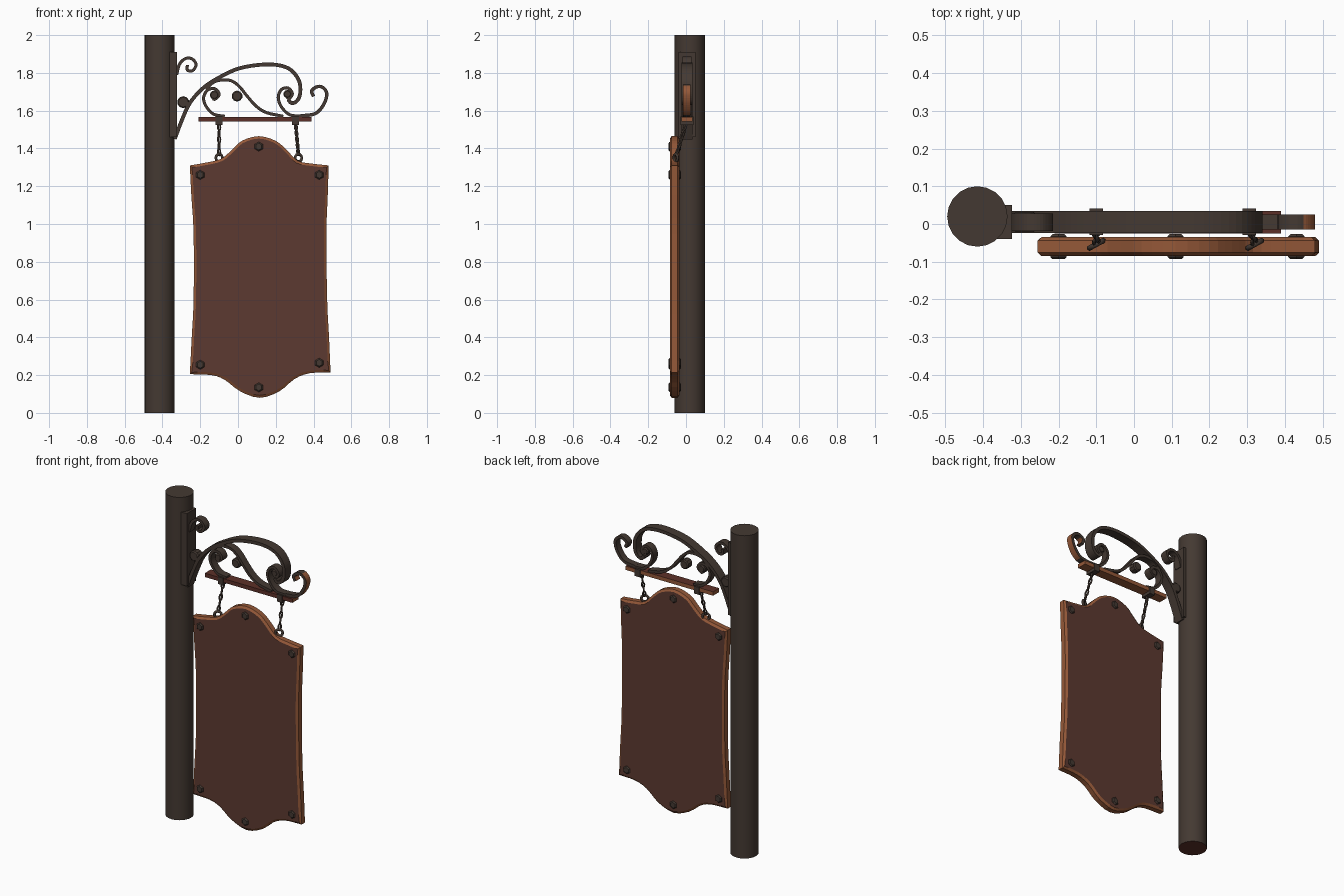
import bpy, bmesh, math
from mathutils import Vector, Matrix

if "Cube" in bpy.data.objects:
    bpy.data.objects.remove(bpy.data.objects["Cube"])


def srgb(r, g, b):
    return tuple((c / 255 / 12.92) if c < 10 else ((c / 255 + 0.055) / 1.055) ** 2.4 for c in (r, g, b)) + (1,)


def material(name, *rgb):
    m = bpy.data.materials.new(name)
    m.diffuse_color = srgb(*rgb)
    m.use_nodes = True
    m.node_tree.nodes["Principled BSDF"].inputs["Base Color"].default_value = m.diffuse_color
    return m


IRON = material("dark iron", 68, 57, 50)
WOOD = material("dark red wood", 92, 58, 49)
EDGE = material("worn wood edge", 148, 88, 56)
RUST = material("rust", 92, 48, 40)
YC = 0.005  # mid plane of the ironwork
BY = -0.06  # mid plane of the board


def finish(name, bm, mats, rule=None, smooth=None):
    bmesh.ops.recalc_face_normals(bm, faces=bm.faces)
    bm.normal_update()
    for f in bm.faces:
        if rule:
            f.material_index = rule(f)
        if smooth:
            f.smooth = smooth(f)
    me = bpy.data.meshes.new(name)
    bm.to_mesh(me)
    bm.free()
    for m in mats:
        me.materials.append(m)
    ob = bpy.data.objects.new(name, me)
    bpy.context.collection.objects.link(ob)
    return ob


def spline(pts, n=5):
    """Catmull-Rom curve through 2D points."""
    p = [Vector(q) for q in pts]
    p = [2 * p[0] - p[1]] + p + [2 * p[-1] - p[-2]]
    out = []
    for i in range(1, len(p) - 2):
        a, b, c, d = p[i - 1:i + 3]
        for k in range(n):
            t = k / n
            out.append(0.5 * (2 * b + (c - a) * t + (2 * a - 5 * b + 4 * c - d) * t * t
                              + (3 * b - a - 3 * c + d) * t ** 3))
    out.append(p[-2])
    return out


def ribbon(name, pts, thick, width, mats=(IRON,), rule=None):
    """Flat iron bar swept along a path in the xz plane."""
    path = spline(pts)
    bm = bmesh.new()
    rings = []
    for i, q in enumerate(path):
        t = (path[min(i + 1, len(path) - 1)] - path[max(i - 1, 0)]).normalized()
        n = Vector((-t.y, t.x)) * thick / 2
        ring = [bm.verts.new((q.x + s * n.x, YC + w * width / 2, q.y + s * n.y))
                for s, w in ((1, -1), (1, 1), (-1, 1), (-1, -1))]
        rings.append(ring)
    for a, b in zip(rings, rings[1:]):
        for k in range(4):
            bm.faces.new((a[k], a[(k + 1) % 4], b[(k + 1) % 4], b[k]))
    bm.faces.new(rings[0])
    bm.faces.new(rings[-1])
    return finish(name, bm, mats, rule)


def box(name, lo, hi, mats=(IRON,), rule=None):
    bm = bmesh.new()
    lo, hi = Vector(lo), Vector(hi)
    bmesh.ops.create_cube(bm, size=1, matrix=Matrix.Translation((lo + hi) / 2) @ Matrix.Diagonal((*(hi - lo), 1)))
    return finish(name, bm, mats, rule)


def rod_y(name, x, y, z, r, depth, sides):
    bm = bmesh.new()
    bmesh.ops.create_cone(bm, cap_ends=True, segments=sides, radius1=r, radius2=r, depth=depth,
                          matrix=Matrix.Translation((x, y, z)) @ Matrix.Rotation(math.pi / 2, 4, 'X'))
    bmesh.ops.bevel(bm, geom=[e for e in bm.edges if abs(e.verts[0].co.y - e.verts[1].co.y) < 1e-5],
                    offset=0.006, segments=1, affect='EDGES')
    return finish(name, bm, [IRON])


def link(name, centre, rx, rz, minor, rot=Matrix()):
    """Oval ring lying in the xz plane before rotation."""
    bm = bmesh.new()
    n, m = 12, 6
    g = []
    for i in range(n):
        a = 2 * math.pi * i / n
        g.append([bm.verts.new(Vector(centre) + rot @ Vector((
            math.cos(a) * (rx + minor * math.cos(b)), minor * math.sin(b),
            math.sin(a) * (rz + minor * math.cos(b)))))
            for b in [2 * math.pi * j / m for j in range(m)]])
    for i in range(n):
        for j in range(m):
            bm.faces.new((g[i][j], g[(i + 1) % n][j], g[(i + 1) % n][(j + 1) % m], g[i][(j + 1) % m]))
    return finish(name, bm, [IRON], smooth=lambda f: True)


# Pole with rusty underside
bm = bmesh.new()
bmesh.ops.create_cone(bm, cap_ends=True, segments=20, radius1=0.08, radius2=0.08, depth=2,
                      matrix=Matrix.Translation((-0.415, 0.02, 1)))
finish("pole", bm, [IRON, RUST], lambda f: int(f.normal.z < -0.5), lambda f: abs(f.normal.z) < 0.5)

# Mounting plate on the pole
box("pole_plate", (-0.37, YC - 0.045, 1.46), (-0.323, YC + 0.045, 1.91))

# Scroll ironwork
ribbon("main_arm", [(-0.335, 1.45), (-0.295, 1.555), (-0.255, 1.64), (-0.19, 1.715), (-0.11, 1.77), (0.01, 1.825),
                    (0.16, 1.845), (0.265, 1.825), (0.32, 1.765), (0.33, 1.70), (0.315, 1.655), (0.285, 1.64),
                    (0.265, 1.66)], 0.02, 0.058)
ribbon("right_scroll", [(0.34, 1.572), (0.275, 1.578), (0.23, 1.62), (0.213, 1.67), (0.23, 1.712), (0.265, 1.72),
                        (0.288, 1.69), (0.27, 1.665), (0.25, 1.685)], 0.016, 0.046)
ribbon("left_scroll", [(-0.07, 1.57), (-0.13, 1.582), (-0.17, 1.625), (-0.182, 1.67), (-0.16, 1.71), (-0.12, 1.715),
                       (-0.10, 1.685), (-0.125, 1.66), (-0.14, 1.68)], 0.016, 0.046)
ribbon("wave_scroll", [(-0.17, 1.715), (-0.12, 1.755), (-0.05, 1.762), (0, 1.735), (0.05, 1.675), (0.095, 1.625),
                       (0.15, 1.59), (0.24, 1.57)], 0.016, 0.046)
ribbon("pole_scroll", [(-0.325, 1.79), (-0.31, 1.845), (-0.28, 1.875), (-0.245, 1.875), (-0.222, 1.845),
                       (-0.24, 1.812), (-0.268, 1.815), (-0.268, 1.842)], 0.016, 0.046)
ribbon("end_curl", [(0.33, 1.572), (0.41, 1.585), (0.455, 1.635), (0.47, 1.69), (0.45, 1.722), (0.42, 1.727),
                    (0.39, 1.705), (0.40, 1.675)], 0.018, 0.04, (IRON, EDGE), lambda f: int(f.normal.x > 0.5))
for nm, x, z, r in (("arm_boss", -0.29, 1.645, 0.032), ("centre_boss", -0.005, 1.677, 0.029),
                    ("left_boss", -0.125, 1.683, 0.024), ("right_boss", 0.262, 1.688, 0.022)):
    rod_y(nm, x, YC, z, r, 0.05, 10)

# Hanging beam
box("hanging_beam", (-0.21, YC - 0.03, 1.542), (0.39, YC + 0.03, 1.566), (EDGE, RUST),
    lambda f: int(f.normal.z > 0.5 or f.normal.y < -0.5))

# Hangers: clamp, slanting chain and ring
for side, x0, x1 in (("left", -0.1, -0.1), ("right", 0.305, 0.32)):
    box(side + "_clamp", (x0 - 0.018, YC - 0.034, 1.525), (x0 + 0.018, YC + 0.036, 1.57))
    top, end = Vector((x0, YC - 0.005, 1.53)), Vector((x1, BY + 0.008, 1.365))
    tilt = (top - end).to_track_quat('Z', 'Y').to_matrix().to_4x4()
    count = 5
    for i in range(count):
        c = top.lerp(end, (i + 0.5) / count)
        link(f"{side}_chain_{i}", c, 0.007, 0.019, 0.0055,
             tilt @ Matrix.Rotation(math.pi / 2 * (i % 2) + 0.4, 4, 'Z'))
    link(side + "_ring", (x1, BY + 0.006, 1.35), 0.02, 0.02, 0.008, Matrix.Rotation(0.5, 4, 'Z'))

# Board: shaped outline, chamfered worn rim, dark faces
top = [(-0.255, 1.31), (-0.17, 1.325), (-0.09, 1.345), (-0.035, 1.39), (0.02, 1.44), (0.11, 1.465), (0.20, 1.44),
       (0.26, 1.39), (0.315, 1.335), (0.39, 1.32), (0.48, 1.31)]
right = [(0.48, 1.31), (0.475, 1.15), (0.468, 0.95), (0.472, 0.6), (0.482, 0.4), (0.49, 0.215)]
bottom = [(0.49, 0.215), (0.38, 0.21), (0.30, 0.18), (0.22, 0.115), (0.115, 0.08), (0.01, 0.115), (-0.07, 0.175),
          (-0.14, 0.20), (-0.255, 0.205)]
left = [(-0.255, 0.205), (-0.245, 0.4), (-0.235, 0.6), (-0.235, 0.95), (-0.247, 1.15), (-0.255, 1.31)]
outline = [p for s in (top, right, bottom, left) for p in spline(s, 3)[:-1]]
bm = bmesh.new()
N = len(outline)
rings = []
for inset, y in ((0.013, -0.025), (0, -0.016), (0, 0.016), (0.013, 0.025)):
    ring = []
    for i, p in enumerate(outline):
        t = (p - outline[i - 1]).normalized() + (outline[(i + 1) % N] - p).normalized()
        t.normalize()
        q = p + Vector((t.y, -t.x)) * inset
        ring.append(bm.verts.new((q.x, BY + y, q.y)))
    rings.append(ring)
for a, b in zip(rings, rings[1:]):
    for i in range(N):
        bm.faces.new((a[i], a[(i + 1) % N], b[(i + 1) % N], b[i]))
bm.faces.new(rings[0])
bm.faces.new(rings[-1])
finish("sign_board", bm, [EDGE, WOOD], lambda f: int(abs(f.normal.y) > 0.97))

# Studs through the board
for i, (x, z) in enumerate([(-0.2, 1.26), (0.11, 1.41), (0.43, 1.26), (-0.2, 0.255), (0.11, 0.135), (0.43, 0.265)]):
    rod_y(f"board_stud_{i}", x, BY, z, 0.025, 0.066, 6)
